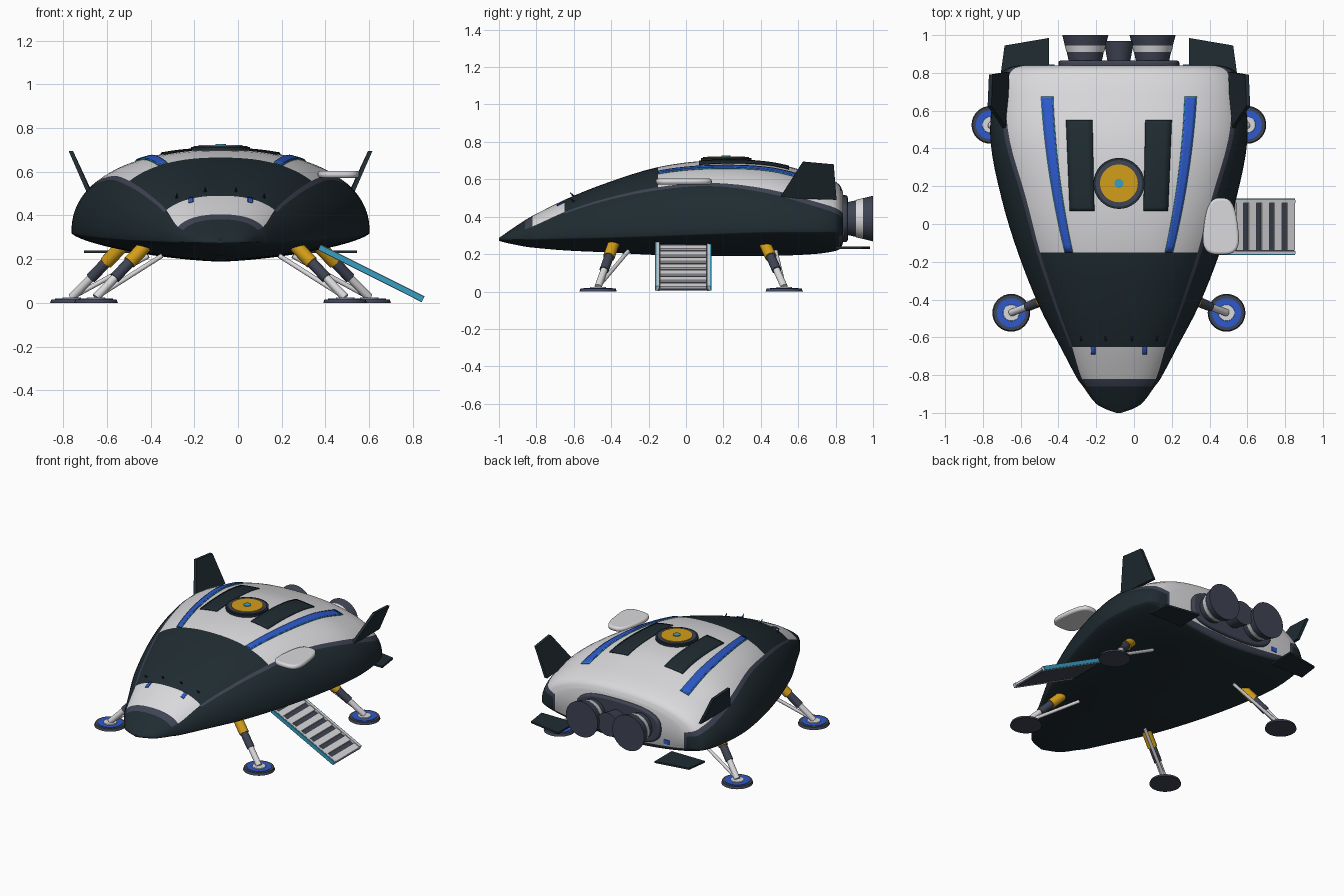
import bpy, bmesh, math
from mathutils import Vector

if "Cube" in bpy.data.objects:
    bpy.data.objects.remove(bpy.data.objects["Cube"])

CX = -0.08  # centre line of the ship


def material(name, *rgb):
    m = bpy.data.materials.new(name)
    m.use_nodes = True
    m.diffuse_color = (*rgb, 1)
    m.node_tree.nodes["Principled BSDF"].inputs["Base Color"].default_value = (*rgb, 1)
    return m


dark = material("dark hull", .014, .025, .032)
slate = material("slate", .05, .058, .088)
white = material("white", .7, .7, .72)
blue = material("blue", .026, .1, .6)
gold = material("gold", .65, .34, .01)
cyan = material("light blue", .04, .35, .55)


def finish(name, bm, mats, smooth=35):
    bmesh.ops.recalc_face_normals(bm, faces=bm.faces[:])
    me = bpy.data.meshes.new(name)
    bm.to_mesh(me)
    bm.free()
    ob = bpy.data.objects.new(name, me)
    bpy.context.collection.objects.link(ob)
    for m in mats:
        me.materials.append(m)
    if smooth:
        bpy.ops.object.select_all(action='DESELECT')
        ob.select_set(True)
        bpy.context.view_layer.objects.active = ob
        bpy.ops.object.shade_smooth_by_angle(angle=math.radians(smooth))
    return ob


def rod(name, a, b, r1, r2, mat, n=24):
    a, b = Vector(a), Vector(b)
    bm = bmesh.new()
    bmesh.ops.create_cone(bm, cap_ends=True, segments=n, radius1=r1, radius2=r2, depth=(b - a).length)
    turn = (b - a).to_track_quat('Z', 'Y').to_matrix().to_4x4()
    turn.translation = (a + b) / 2
    bm.transform(turn)
    return finish(name, bm, [mat])


def prism(name, outline, offset, mat, bevel=0):
    bm = bmesh.new()
    low = [bm.verts.new(p) for p in outline]
    high = [bm.verts.new(Vector(p) + Vector(offset)) for p in outline]
    bm.faces.new(low)
    bm.faces.new(high)
    for i in range(len(low)):
        j = i - 1
        bm.faces.new((low[j], low[i], high[i], high[j]))
    ob = finish(name, bm, [mat])
    if bevel:
        mod = ob.modifiers.new("round", 'BEVEL')
        mod.width, mod.segments = bevel, 3
    return ob


def rounded(a, b, power, n=40):
    pts = []
    for i in range(n):
        t = 2 * math.pi * i / n
        c, s = math.cos(t), math.sin(t)
        pts.append((a * math.copysign(abs(c) ** power, c), b * math.copysign(abs(s) ** power, s)))
    return pts


# Hull stations: y, half width, top, widest height, bottom, edge of the upper shell
ROWS = [(-1, .012, .287, .28, .272, .9), (-.98, .07, .3, .278, .265, .9),
        (-.95, .122, .322, .277, .258, .9), (-.86, .19, .382, .28, .24, .9),
        (-.82, .22, .405, .28, .235, .89), (-.65, .31, .49, .285, .22, .8),
        (-.44, .42, .575, .29, .21, .77), (-.15, .535, .665, .3, .195, .78),
        (.13, .62, .7, .31, .19, .79), (.44, .68, .69, .32, .19, .85),
        (.68, .665, .632, .32, .2, .9), (.79, .63, .592, .32, .215, .92),
        (.825, .59, .565, .32, .23, .93), (.84, .53, .53, .32, .26, .93)]


def slope(k, c):
    a, b = ROWS[max(k - 1, 0)], ROWS[min(k + 1, len(ROWS) - 1)]
    return (b[c] - a[c]) / (b[0] - a[0])


def station(y):
    k = max(i for i in range(len(ROWS) - 1) if ROWS[i][0] <= y + 1e-9)
    p, q = ROWS[k], ROWS[k + 1]
    d = q[0] - p[0]
    t = (y - p[0]) / d
    h = t * t * (3 - 2 * t)
    return [p[c] + (q[c] - p[c]) * h + d * (t * (1 - t) ** 2 * slope(k, c) - t * t * (1 - t) * slope(k + 1, c))
            for c in range(1, 6)]


def arch(u, n):
    return max(0, 1 - abs(u) ** n) ** (1 / n)


def surface(dx, y):
    hw, top, mid, _, _ = station(y)
    return mid + (top - mid) * arch(dx / hw, 2.35)


# Hull: lofted rings, columns follow the shell edge so colours split cleanly
def columns(w):
    half = [w * i / 14 for i in range(15)] + [w + .035]
    half += [1 - (1 - half[-1]) * (1 - i / 9) ** 2 for i in range(1, 10)]
    return [-u for u in reversed(half[1:])] + half


ys = [p[0] + (q[0] - p[0]) * i / 4 for p, q in zip(ROWS, ROWS[1:]) for i in range(4)] + [ROWS[-1][0]]
bm = bmesh.new()
tops, bots = [], []
for y in ys:
    hw, top, mid, bot, w = station(y)
    us = columns(w)
    t = [bm.verts.new((CX + hw * u, y, mid + (top - mid) * arch(u, 2.35))) for u in us]
    b = [bm.verts.new((CX + hw * u, y, mid - (mid - bot) * arch(u, 1.5))) for u in us[1:-1]]
    tops.append(t)
    bots.append([t[0]] + b + [t[-1]])
N = len(tops[0])


def paint(i, y, roof):
    shell = abs(i + .5 - (N - 1) / 2)
    if not roof:
        return 1 if y > .82 and shell < 14 else 0
    if shell < 14:
        if -.86 < y < -.82:
            return 1
        return 2 if -.82 < y < -.65 or y > -.15 else 0
    return 1 if shell < 15 and y > -.65 else 0


for j in range(len(ys) - 1):
    for rings in (tops, bots):
        for i in range(N - 1):
            f = bm.faces.new((rings[j][i], rings[j][i + 1], rings[j + 1][i + 1], rings[j + 1][i]))
            f.material_index = paint(i, (ys[j] + ys[j + 1]) / 2, rings is tops)
for j in (0, -1):
    for i in range(N - 1):
        f = bm.faces.new(list(dict.fromkeys((tops[j][i], tops[j][i + 1], bots[j][i + 1], bots[j][i]))))
        f.material_index = paint(i, ys[j], True) if j else 0
finish("hull", bm, [dark, slate, white], 50)


# Thin plates that follow the roof
def plate(name, y0, y1, inner, outer, lift, mat, n=24):
    for side, s in (("left", 1), ("right", -1)):
        bm = bmesh.new()
        rows = []
        for i in range(n + 1):
            t = i / n
            y = y0 + (y1 - y0) * t
            a, b = inner(t), outer(t)
            xs = [a + (b - a) * k / 4 for k in range(5)]
            rows.append([bm.verts.new((CX + s * x, y, surface(x, y) + lift)) for x in xs])
        for p, q in zip(rows, rows[1:]):
            for k in range(4):
                f = bm.faces.new((p[k], p[k + 1], q[k + 1], q[k]))
        ob = finish(side + "_" + name, bm, [mat])
        mod = ob.modifiers.new("thickness", 'SOLIDIFY')
        mod.thickness, mod.offset = .005, 0


def middle(t):
    return .265 + .19 * t - .075 * t * t


def half_width(t):
    return .017 + .011 * t


plate("stripe_trim", -.15, .675, lambda t: middle(t) - half_width(t) - .004,
      lambda t: middle(t) + half_width(t) + .004, .003, cyan)
plate("stripe", -.15, .67, lambda t: middle(t) - half_width(t), lambda t: middle(t) + half_width(t), .006, blue)
plate("roof_panel", .07, .55, lambda t: .13 + .01 * t, lambda t: .26 + .02 * t, .006, dark)
plate("window_mark", -.69, -.65, lambda t: .125, lambda t: .147, .004, blue, 3)

# Roof hatch rings
for name, r, z, mat in (("hatch_rim", .135, .714, dark), ("hatch_ring", .123, .718, slate),
                        ("hatch_disc", .1, .722, gold), ("hatch_light", .024, .726, cyan)):
    rod(name, (CX, .215, .67), (CX, .215, z), r, r, mat, 48)

# Small sensor spikes ahead of the roof
for dx in (-.2, -.07, .07, .2):
    z = surface(dx, -.6)
    rod("sensor_spike", (CX + dx, -.59, z - .01), (CX + dx, -.62, z + .02), .008, .002, dark, 8)

# Engines
prism("engine_housing", [(CX + x, .82, .39 + z) for x, z in rounded(.32, .125, .7)], (0, .045, 0), slate, .012)
rod("centre_nozzle", (CX, .86, .39), (CX, .97, .39), .06, .08, slate, 32)
for s in (-1, 1):
    x = CX + s * .178
    for name, y0, y1, r0, r1, mat in (("nozzle_neck", .85, .91, .085, .098, slate),
                                      ("nozzle_band", .91, .945, .1, .109, white),
                                      ("nozzle_bell", .945, 1, .108, .122, slate)):
        rod(name, (x, y0, .39), (x, y1, .39), r0, r1, mat, 40)
    x = CX + s * .36
    prism("rear_marker", [(x - .02, .838, .3), (x + .02, .838, .3), (x + .02, .838, .33), (x - .02, .838, .33)],
          (0, .007, 0), blue)

# Tail fins and low tail plates
for s in (-1, 1):
    prism("tail_fin", [(CX + s * x, y, z) for x, y, z in
                       ((.59, .5, .5), (.675, .625, .695), (.668, .79, .68), (.58, .805, .49))],
          (s * .02, 0, 0), dark)
    prism("tail_plate", [(CX + s * x, y, .228) for x, y in ((.37, .8), (.37, .985), (.605, .945), (.625, .8))],
          (0, 0, .012), dark)

# Landing legs
for place, foot, top, brace in (("front", (.57, -.47), (.345, -.385), (.27, -.31)),
                                ("rear", (.68, .525), (.45, .42), (.33, .48))):
    for s in (-1, 1):
        fx, fy = CX + s * foot[0], foot[1]
        base = Vector((fx, fy, .025))
        end = Vector((CX + s * top[0], top[1], .26))
        a, b = base.lerp(end, .38), base.lerp(end, .68)
        rod(place + "_foot_pad", (fx, fy, 0), (fx, fy, .016), .1, .094, slate, 32)
        rod(place + "_foot_ring", (fx, fy, .01), (fx, fy, .019), .077, .077, blue, 32)
        rod(place + "_foot_centre", (fx, fy, .01), (fx, fy, .024), .045, .042, white, 32)
        rod(place + "_leg_lower", base, a, .019, .019, white)
        rod(place + "_leg_middle", a, b, .025, .025, slate)
        rod(place + "_leg_upper", b, end, .031, .031, gold)
        rod(place + "_leg_brace", base, (CX + s * brace[0], brace[1], .215), .011, .011, white, 12)

# Boarding ramp
head, tip = Vector((.37, -.015, .25)), Vector((.845, -.015, .012))
along = (tip - head).normalized()
up = Vector((-along.z, 0, along.x))


def ramp_bar(name, start, stop, y0, y1, low, high, mat):
    p, q = head.lerp(tip, start) + up * low, head.lerp(tip, stop) + up * low
    prism(name, [(p.x, y0, p.z), (q.x, y0, q.z), (q.x, y1, q.z), (p.x, y1, p.z)], up * (high - low), mat)


ramp_bar("ramp_bed", 0, 1, -.15, .12, -.008, .004, slate)
for i in range(7):
    ramp_bar("ramp_tread", i / 7 + .06, (i + 1) / 7, -.14, .11, 0, .016, white)
for y in (-.15, .12):
    ramp_bar("ramp_rail", 0, 1, y - .008, y + .008, -.01, .02, white)
    edge = math.copysign(.011, y)
    ramp_bar("ramp_rail_light", 0, 1, y + edge - .004, y + edge + .004, -.008, .018, cyan)

# Raised side door above the ramp
prism("side_door", [(.46 + x * (1 - 1.4 * y), y - .012, .572) for x, y in rounded(.09, .15, .65)],
      (0, 0, .032), white, .013)
